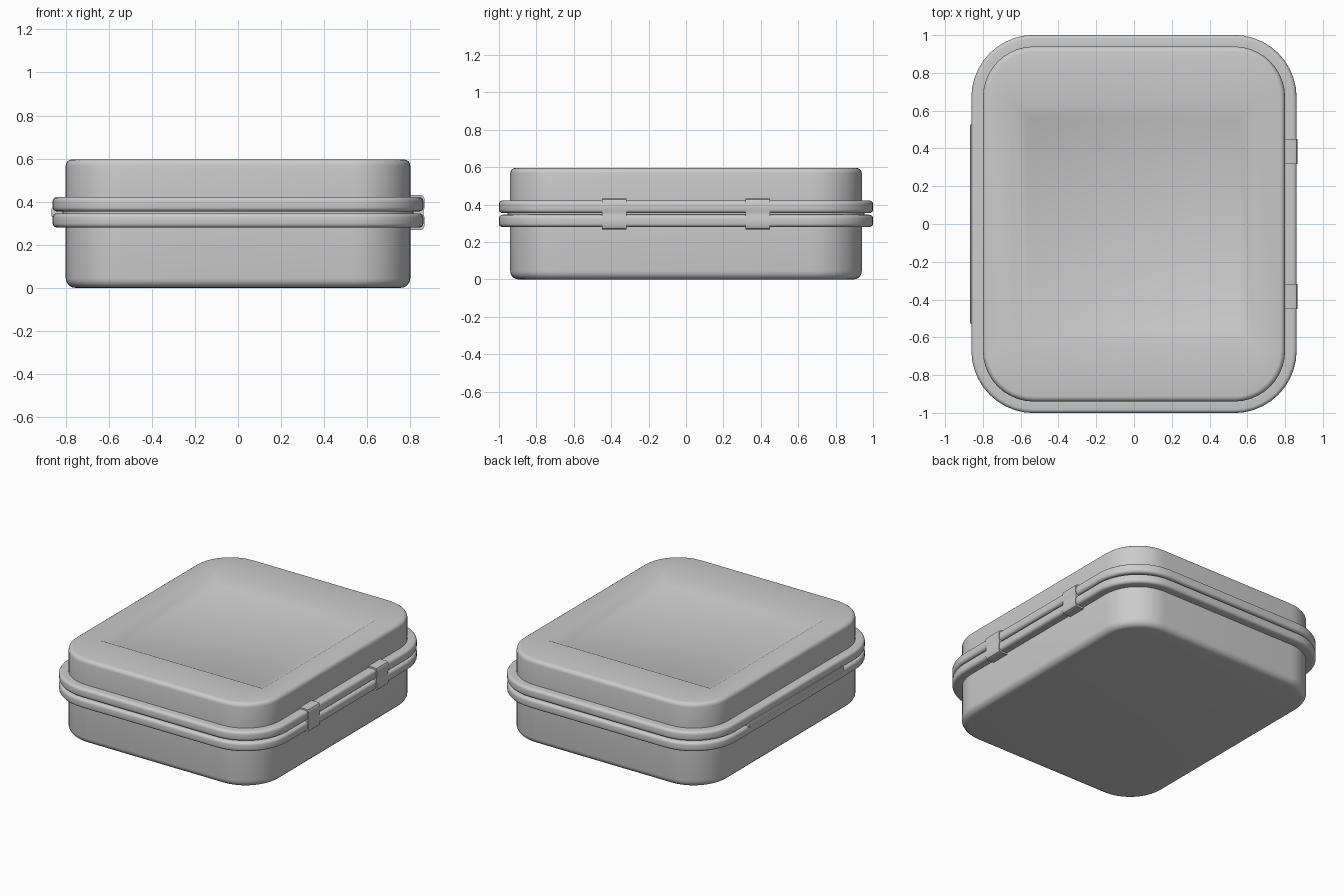
import bpy, bmesh, math

if "Cube" in bpy.data.objects:
    bpy.data.objects.remove(bpy.data.objects["Cube"])

HX, HY, R = 0.80, 0.94, 0.27     # wall half sizes and corner radius
SEG = 10


def ring(hx, hy, r):
    pts = []
    for q, (sx, sy) in enumerate(((1, 1), (-1, 1), (-1, -1), (1, -1))):
        for i in range(SEG + 1):
            a = math.pi / 2 * (q + i / SEG)
            pts.append((sx * (hx - r) + r * math.cos(a), sy * (hy - r) + r * math.sin(a)))
    return pts


def finish(name, bm, angle=35):
    bmesh.ops.remove_doubles(bm, verts=bm.verts, dist=1e-5)
    bmesh.ops.recalc_face_normals(bm, faces=bm.faces)
    me = bpy.data.meshes.new(name)
    bm.to_mesh(me)
    bm.free()
    ob = bpy.data.objects.new(name, me)
    bpy.context.collection.objects.link(ob)
    bpy.ops.object.select_all(action='DESELECT')
    bpy.context.view_layer.objects.active = ob
    ob.select_set(True)
    bpy.ops.object.shade_smooth_by_angle(angle=math.radians(angle))
    return ob


def loft(name, sections):
    """Skin a stack of rounded rectangles given as (hx, hy, radius, z)."""
    bm = bmesh.new()
    loops = [[bm.verts.new((x, y, z)) for x, y in ring(hx, hy, r)] for hx, hy, r, z in sections]
    for a, b in zip(loops, loops[1:]):
        n = len(a)
        for i in range(n):
            bm.faces.new((a[i], a[(i + 1) % n], b[(i + 1) % n], b[i]))
    bm.faces.new(loops[0][::-1])
    bm.faces.new(loops[-1])
    return finish(name, bm)


def offset(profile):
    return [(HX + d, HY + d, R + d, z) for d, z in profile]


def fillet(d, z, r, start, n=4):
    """Quarter round about centre (d, z), anticlockwise from start degrees."""
    return [(d + r * math.cos(math.radians(start + 90 * i / n)),
             z + r * math.sin(math.radians(start + 90 * i / n))) for i in range(n + 1)]


def rim(z0, z1, r=0.02, d=0.061):
    return fillet(d - r, z0 + r, r, -90) + fillet(d - r, z1 - r, r, 0)


# Lower tray with rounded base and rim
loft("lower_tray", offset(fillet(-0.045, 0.045, 0.045, -90, 5) + [(0, 0.28)]
                          + rim(0.28, 0.346) + [(-0.02, 0.346)]))

# Lid with rim, rounded top edge and a square sunken panel
loft("lid", offset([(-0.02, 0.355)] + rim(0.355, 0.422) + [(0, 0.422)]
                   + fillet(-0.028, 0.568, 0.028, 0))
     + [(0.64, 0.64, 0, 0.596), (0.556, 0.556, 0, 0.552)])

# Seal filling the gap behind the rims
loft("seal", offset([(0.015, 0.335), (0.015, 0.366)]))

# Two wrap-around clips on the right side
half = [(0.79, 0.082), (0.847, 0.082), (0.859, 0.077), (0.866, 0.064),
        (0.866, 0.022), (0.862, 0.010)]
clip_profile = half + [(x, -z) for x, z in reversed(half)]
for label, yc in (("front", -0.383), ("rear", 0.383)):
    bm = bmesh.new()
    face = bm.faces.new([bm.verts.new((x, yc - 0.066, 0.35 + z)) for x, z in clip_profile])
    res = bmesh.ops.extrude_face_region(bm, geom=[face])
    bmesh.ops.translate(bm, vec=(0, 0.132, 0),
                        verts=[v for v in res["geom"] if isinstance(v, bmesh.types.BMVert)])
    finish(label + "_clip", bm)

# Long hinge strip on the left side
bm = bmesh.new()
bmesh.ops.create_cube(bm, size=1)
bmesh.ops.scale(bm, vec=(0.07, 1.06, 0.04), verts=bm.verts)
bmesh.ops.translate(bm, vec=(-0.832, 0, 0.35), verts=bm.verts)
bmesh.ops.bevel(bm, geom=bm.edges[:], offset=0.006, segments=2, affect='EDGES', profile=0.5)
finish("hinge_strip", bm)
